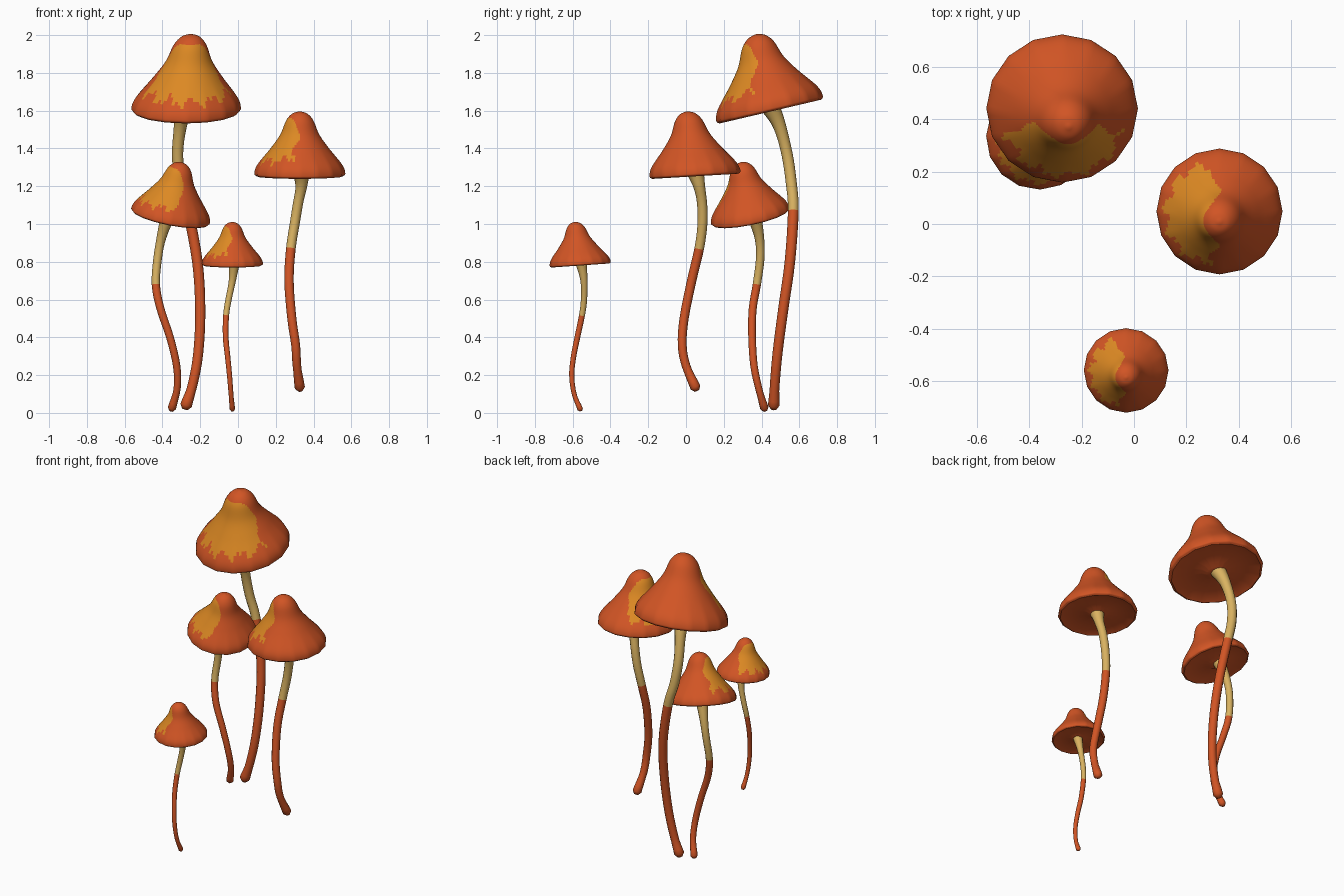
import bpy, bmesh, math
from mathutils import Vector

if "Cube" in bpy.data.objects:
    bpy.data.objects.remove(bpy.data.objects["Cube"], do_unlink=True)


def material(name, rgb):
    mat = bpy.data.materials.new(name)
    mat.use_nodes = True
    mat.diffuse_color = (*rgb, 1)
    mat.node_tree.nodes["Principled BSDF"].inputs["Base Color"].default_value = (*rgb, 1)
    return mat


ORANGE = material("burnt_orange", (0.64, 0.09, 0.018))
AMBER = material("amber", (0.72, 0.25, 0.017))
TAN = material("pale_tan", (0.70, 0.45, 0.12))


def smooth_path(points, steps):
    """Catmull-Rom samples that pass through every point."""
    pts = [Vector(p) for p in points]
    pts = [2 * pts[0] - pts[1]] + pts + [2 * pts[-1] - pts[-2]]
    out = []
    for a, b, c, d in zip(pts, pts[1:], pts[2:], pts[3:]):
        for i in range(steps):
            t = i / steps
            out.append(0.5 * (2 * b + (c - a) * t + (2 * a - 5 * b + 4 * c - d) * t ** 2
                              + (3 * b - a - 3 * c + d) * t ** 3))
    return out + [pts[-2]]


def loft(name, rings, mats, rule, sharp):
    """Skin rings of points; rule(ring, segment) picks the material."""
    bm = bmesh.new()
    loops = [[bm.verts.new(p) for p in ring] for ring in rings]
    n = len(loops[0])
    for i, (low, high) in enumerate(zip(loops, loops[1:])):
        for j in range(n):
            k = (j + 1) % n
            face = bm.faces.new((low[j], low[k], high[k], high[j]))
            face.material_index = rule(i, j)
    bm.faces.new(loops[0][::-1])
    bm.faces.new(loops[-1]).material_index = rule(len(rings) - 2, 0)
    bmesh.ops.recalc_face_normals(bm, faces=bm.faces)
    mesh = bpy.data.meshes.new(name)
    bm.to_mesh(mesh)
    bm.free()
    for mat in mats:
        mesh.materials.append(mat)
    obj = bpy.data.objects.new(name, mesh)
    bpy.context.collection.objects.link(obj)
    bpy.ops.object.select_all(action="DESELECT")
    obj.select_set(True)
    bpy.context.view_layer.objects.active = obj
    bpy.ops.object.shade_smooth_by_angle(angle=math.radians(sharp))


# Cap section as (radius, height): underside outwards, then rim to tip
UNDERSIDE = [(.08, -.06), (.2, -.05), (.3, 0), (.8, -.01), (.95, -.06)]
BELL = [(.95, -.06), (1, 0), (.93, .2), (.64, .56), (.43, .86), (.3, 1.17), (.17, 1.32), (.02, 1.375)]
SIDES, CUTS = 16, 6


def cap(name, centre, radius, normal, lean, patch_angle, patch_half):
    section = [Vector(p) for p in UNDERSIDE[:-1]] + smooth_path(BELL, 6)
    turn = Vector((0, 0, 1)).rotation_difference(Vector(normal))
    count, step = SIDES * CUTS, math.tau / SIDES
    rings = []
    for r, h in section:
        flat = min(1, max(0, 1 - h / 0.6))
        ring = []
        for j in range(count):
            a = math.tau * j / count
            chord = math.cos(step / 2) / math.cos(a % step - step / 2)
            d = radius * r * (1 + flat * (chord - 1))
            shift = max(0, h) / 1.375
            p = Vector((d * math.cos(a) + lean[0] * shift, d * math.sin(a) + lean[1] * shift, radius * h))
            ring.append(Vector(centre) + turn @ p)
        rings.append(ring)

    # Ragged amber patch on one side of the bell
    def rule(i, j):
        if i < len(UNDERSIDE):
            return 0
        h = (section[i].y + section[i + 1].y) / 2
        off = (360 * (j + 0.5) / count - patch_angle + 180) % 360 - 180
        t = abs(off) / patch_half
        low = 0.3 + 0.12 * t ** 3 + 0.07 * math.sin(off * 0.22) + 0.04 * math.sin(off * 0.5)
        high = 1.24 - 0.2 * t ** 4
        side = 1 + 0.1 * math.sin(h * 9) - 0.1 * h
        return int(t < side and low < h < high)

    loft(name, rings, [ORANGE, AMBER], rule, 50)


def stem(name, points, r_low, r_high, split):
    steps, sides = 4, 12
    path = smooth_path(points, steps)
    last = len(path) - 1
    rings = []

    def add_ring(p, tangent, r):
        turn = Vector((0, 0, 1)).rotation_difference(tangent)
        rings.append([p + turn @ Vector((r * math.cos(math.tau * k / sides), r * math.sin(math.tau * k / sides), 0))
                      for k in range(sides)])

    # Rounded foot, then the tapering tube with a flare under the cap
    first = (path[1] - path[0]).normalized()
    add_ring(path[0] - first * r_low * 0.9, first, r_low * 0.6)
    for i, p in enumerate(path):
        t = i / last
        tangent = (path[min(i + 1, last)] - path[max(i - 1, 0)]).normalized()
        bulb = 1 + 0.25 * max(0, 1 - t * 12)
        flare = 1 + 0.7 * max(0, t * 5 - 4) ** 2
        add_ring(p, tangent, (r_low + (r_high - r_low) * t) * bulb * flare)
    loft(name, rings, [ORANGE, TAN], lambda i, j: int(i > split * steps), 60)


# Tall mushroom
cap("tall_cap", (-.275, .442, 1.612), .29, (0, -.228, .974), (.025, .02), 268, 82)
stem("tall_stem", [(-.275, .465, .04), (-.24, .47, .15), (-.21, .485, .32), (-.2, .515, .55),
                   (-.215, .55, .8), (-.265, .568, 1.07), (-.305, .557, 1.22), (-.32, .535, 1.37),
                   (-.305, .495, 1.52), (-.285, .445, 1.625)], .025, .031, 5)

# Leaning mushroom beside it
cap("leaning_cap", (-.357, .34, 1.045), .212, (.19, -.2, .96), (0, .01), 215, 78)
stem("leaning_stem", [(-.35, .415, .025), (-.322, .385, .13), (-.325, .36, .25), (-.36, .35, .4),
                      (-.41, .353, .55), (-.435, .375, .68), (-.425, .393, .82), (-.405, .388, .93),
                      (-.37, .36, 1.05)], .018, .024, 5)

# Mid-sized mushroom
cap("middle_cap", (.327, .048, 1.267), .241, (0, -.06, 1), (0, -.02), 179, 90)
stem("middle_stem", [(.327, .05, .135), (.312, 0, .25), (.305, -.02, .36), (.285, -.01, .5),
                     (.27, .03, .7), (.28, .07, .87), (.3, .087, 1), (.318, .085, 1.11),
                     (.335, .07, 1.2), (.335, .05, 1.275)], .022, .028, 5)

# Smallest mushroom
cap("small_cap", (-.03, -.56, .79), .162, (0, -.07, 1), (0, -.012), 182, 86)
stem("small_stem", [(-.03, -.56, .02), (-.037, -.592, .1), (-.045, -.605, .2), (-.055, -.595, .3),
                    (-.065, -.575, .4), (-.063, -.551, .515), (-.05, -.54, .6), (-.03, -.54, .7),
                    (-.02, -.555, .795)], .012, .018, 5)
